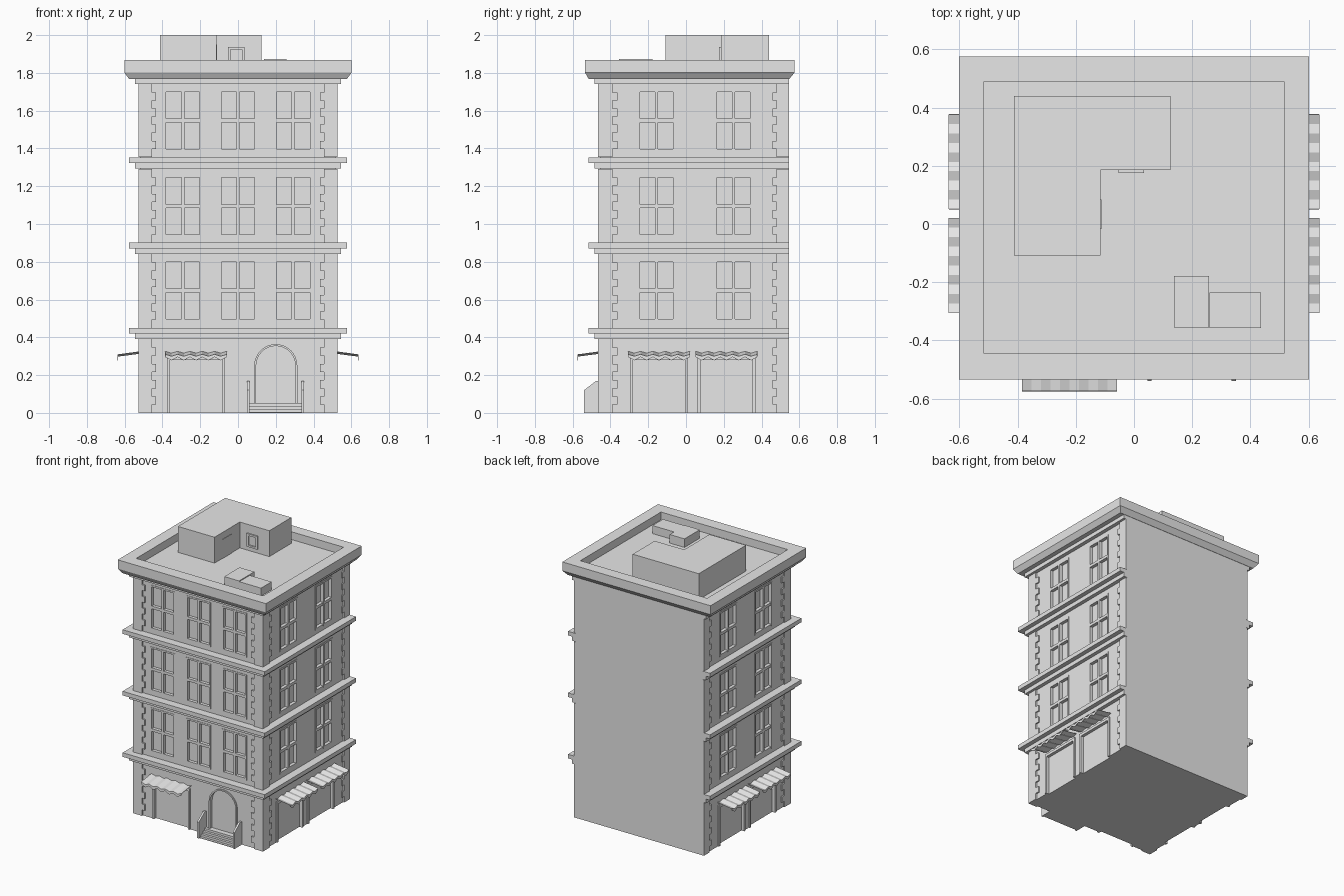
import bpy, bmesh, math

cube = bpy.data.objects.get("Cube")
if cube:
    bpy.data.objects.remove(cube, do_unlink=True)

stone = bpy.data.materials.new("pale_grey_stone")
stone.use_nodes = True
stone.diffuse_color = (0.8, 0.8, 0.8, 1)
stone.node_tree.nodes["Principled BSDF"].inputs["Base Color"].default_value = (0.8, 0.8, 0.8, 1)

WALL_X, FRONT, BACK = 0.518, -0.455, 0.545
SIDES = ("front", "right", "left")


def finish(name, bm):
    bmesh.ops.recalc_face_normals(bm, faces=bm.faces)
    mesh = bpy.data.meshes.new(name)
    bm.to_mesh(mesh)
    bm.free()
    mesh.materials.append(stone)
    obj = bpy.data.objects.new(name, mesh)
    bpy.context.scene.collection.objects.link(obj)
    return obj


def add_box(bm, x0, x1, y0, y1, z0, z1):
    verts = bmesh.ops.create_cube(bm, size=1)["verts"]
    for v in verts:
        v.co = ((x0 + x1) / 2 + v.co.x * (x1 - x0),
                (y0 + y1) / 2 + v.co.y * (y1 - y0),
                (z0 + z1) / 2 + v.co.z * (z1 - z0))


def boxes(name, items):
    bm = bmesh.new()
    for item in items:
        add_box(bm, *item)
    return finish(name, bm)


def place(side, u, d, z):
    """Point on a facade: u along the wall, d outward from it."""
    if side == "front":
        return (u, FRONT - d, z)
    return ((WALL_X + d) * (1 if side == "right" else -1), u, z)


def wall_box(side, u0, u1, d0, d1, z0, z1):
    a, b = place(side, u0, d0, z0), place(side, u1, d1, z1)
    return [c for p, q in zip(a, b) for c in (min(p, q), max(p, q))]


def prism(bm, points, offset):
    """Extrude a flat outline by an offset vector."""
    face = bm.faces.new([bm.verts.new(p) for p in points])
    geom = bmesh.ops.extrude_face_region(bm, geom=[face])["geom"]
    bmesh.ops.translate(bm, vec=offset, verts=[g for g in geom if isinstance(g, bmesh.types.BMVert)])


def arch(radius, base, spring=0.25, centre=0.2, steps=16):
    curve = [(centre + radius * math.cos(math.pi * i / steps),
              spring + radius * math.sin(math.pi * i / steps)) for i in range(steps + 1)]
    return [(centre + radius, base)] + curve + [(centre - radius, base)]


# Opening layout
window_centres = {"front": (-0.292, 0, 0.292), "right": (-0.156, 0.252), "left": (-0.156, 0.252)}
shop_centres = {"front": (-0.222,), "right": (-0.143, 0.214), "left": (-0.143, 0.214)}
window_bottoms = (0.485, 0.932, 1.385)
WIN_H, WIN_W, SHOP_W = 0.325, 0.1, 0.143

# Main block with recessed windows, shopfronts and doorway
body = boxes("building_body", [(-WALL_X, WALL_X, FRONT, BACK, 0, 1.79)])
bm = bmesh.new()
for side in SIDES:
    for c in window_centres[side]:
        for z in window_bottoms:
            add_box(bm, *wall_box(side, c - WIN_W, c + WIN_W, -0.02, 0.05, z, z + WIN_H))
    for c in shop_centres[side]:
        add_box(bm, *wall_box(side, c - SHOP_W, c + SHOP_W, -0.015, 0.05, -0.05, 0.29))
prism(bm, [(x, FRONT - 0.05, z) for x, z in arch(0.105, 0.03)], (0, 0.07, 0))
cutter = finish("opening_cutter", bm)
cutter.hide_render = True
cut = body.modifiers.new("openings", "BOOLEAN")
cut.operation, cut.object, cut.solver = "DIFFERENCE", cutter, "EXACT"
graph = bpy.context.evaluated_depsgraph_get()
body.data = bpy.data.meshes.new_from_object(body.evaluated_get(graph))
body.modifiers.clear()
bpy.data.objects.remove(cutter, do_unlink=True)

# Window frames: border, centre mullion and crossbar
for side in SIDES:
    bars = []
    for c in window_centres[side]:
        for z in window_bottoms:
            top, mid = z + WIN_H, z + WIN_H / 2
            for u, w in ((c - WIN_W + 0.006, 0.006), (c, 0.008), (c + WIN_W - 0.006, 0.006)):
                bars.append(wall_box(side, u - w, u + w, -0.021, 0.004, z, top))
            for h, w in ((z + 0.006, 0.006), (mid, 0.01), (top - 0.006, 0.006)):
                bars.append(wall_box(side, c - WIN_W, c + WIN_W, -0.021, 0.003, h - w, h + w))
    boxes(side + "_window_frames", bars)

    # Shopfront posts and lintels
    posts = []
    for c in shop_centres[side]:
        for s in (-1, 1):
            u = c + s * (SHOP_W + 0.003)
            posts.append(wall_box(side, u - 0.008, u + 0.008, -0.016, 0.008, 0, 0.3))
        posts.append(wall_box(side, c - SHOP_W, c + SHOP_W, -0.016, 0.007, 0.28, 0.3))
    boxes(side + "_shopfront_frames", posts)

    # Pleated awnings with a zigzag valance
    bm = bmesh.new()
    for c in shop_centres[side]:
        rows = []
        for d, z, ripple in ((-0.005, 0.322, 0.005), (0.119, 0.305, 0.005), (0.12, 0.287, 0.009)):
            rows.append([bm.verts.new(place(side, c - 0.163 + 0.326 * i / 10, d,
                                            z + ripple * (-1) ** i)) for i in range(11)])
        for r0, r1 in zip(rows, rows[1:]):
            for i in range(10):
                bm.faces.new((r0[i], r0[i + 1], r1[i + 1], r1[i]))
    awning = finish(side + "_awnings", bm)
    awning.modifiers.new("cloth_thickness", "SOLIDIFY").thickness = 0.003

# Toothed corner stones, alternating long and short
stones = []
for z0, z1 in ((0, 0.39), (0.45, 0.84), (0.90, 1.29), (1.355, 1.74)):
    step = (z1 - z0) / 9
    for i in range(9):
        lo, hi = z0 + i * step, z0 + (i + 1) * step
        w, wy, wb = (0.073, 0.076, 0.065) if i % 2 == 0 else (0.095, 0.103, 0.086)
        for s in (-1, 1):
            xs = sorted((s * 0.528, s * (0.528 - w)))
            stones.append((*xs, -0.465, -0.465 + wy, lo, hi))
            xs = sorted((s * 0.528, s * 0.5))
            stones.append((*xs, BACK - wb, BACK, lo, hi))
boxes("corner_stones", stones)

# Floor ledges, each a narrow course under a wide one
ledges = [(-0.545, 0.545, -0.484, BACK, 1.74, 1.768)]
for z in (0.39, 0.841, 1.293):
    ledges.append((-0.545, 0.545, -0.484, BACK, z, z + 0.03))
    ledges.append((-0.577, 0.577, -0.515, BACK, z + 0.03, z + 0.06))
boxes("floor_ledges", ledges)

# Roof cornice, parapet and sunken deck as stacked rectangles
bm = bmesh.new()
loops = []
for x, y0, y1, z in ((0.577, -0.515, 0.547, 1.768), (0.602, -0.535, 0.575, 1.802),
                     (0.602, -0.535, 0.575, 1.867), (0.515, -0.445, 0.49, 1.867),
                     (0.515, -0.445, 0.49, 1.81)):
    loops.append([bm.verts.new(p) for p in ((-x, y0, z), (x, y0, z), (x, y1, z), (-x, y1, z))])
for a, b in zip(loops, loops[1:]):
    for i in range(4):
        j = (i + 1) % 4
        bm.faces.new((a[i], a[j], b[j], b[i]))
bm.faces.new(loops[0])
bm.faces.new(loops[-1])
finish("roof_parapet", bm)

# Rooftop house, L-shaped, with its door and window
bm = bmesh.new()
outline = [(-0.412, -0.108), (-0.115, -0.108), (-0.115, 0.185), (0.125, 0.185), (0.125, 0.44), (-0.412, 0.44)]
prism(bm, [(x, y, 1.805) for x, y in outline], (0, 0, 0.195))
finish("rooftop_house", bm)
boxes("rooftop_door", [(-0.116, -0.112, -0.018, 0.084, 1.81, 1.95)])
x0, x1, z0, z1, t = -0.053, 0.034, 1.84, 1.937, 0.014
boxes("rooftop_window_frame", [
    (x0, x0 + t, 0.175, 0.19, z0, z1), (x1 - t, x1, 0.175, 0.19, z0, z1),
    (x0 + t, x1 - t, 0.175, 0.19, z0, z0 + t), (x0 + t, x1 - t, 0.175, 0.19, z1 - t, z1)])
boxes("rooftop_vents", [(0.137, 0.257, -0.355, -0.178, 1.805, 1.873),
                        (0.26, 0.437, -0.357, -0.235, 1.805, 1.869)])

# Arched door surround: band between two arches
bm = bmesh.new()
outer, inner = arch(0.114, 0), arch(0.104, 0)
rings = [[bm.verts.new((x, y, z)) for x, z in pts]
         for pts, y in ((outer, -0.45), (outer, -0.463), (inner, -0.463), (inner, -0.437))]
for a, b in zip(rings, rings[1:]):
    for i in range(len(a) - 1):
        bm.faces.new((a[i], a[i + 1], b[i + 1], b[i]))
finish("door_surround", bm)

# Entrance steps and sloping side walls
boxes("entrance_steps", [(0.058, 0.338, -0.478 - 0.018 * i, -0.44, 0, 0.052 - 0.016 * i) for i in range(4)])
bm = bmesh.new()
for x in (0.047, 0.336):
    profile = [(-0.45, 0), (-0.54, 0), (-0.54, 0.12), (-0.475, 0.17), (-0.45, 0.17)]
    prism(bm, [(x, y, z) for y, z in profile], (0.014, 0, 0))
finish("step_side_walls", bm)
